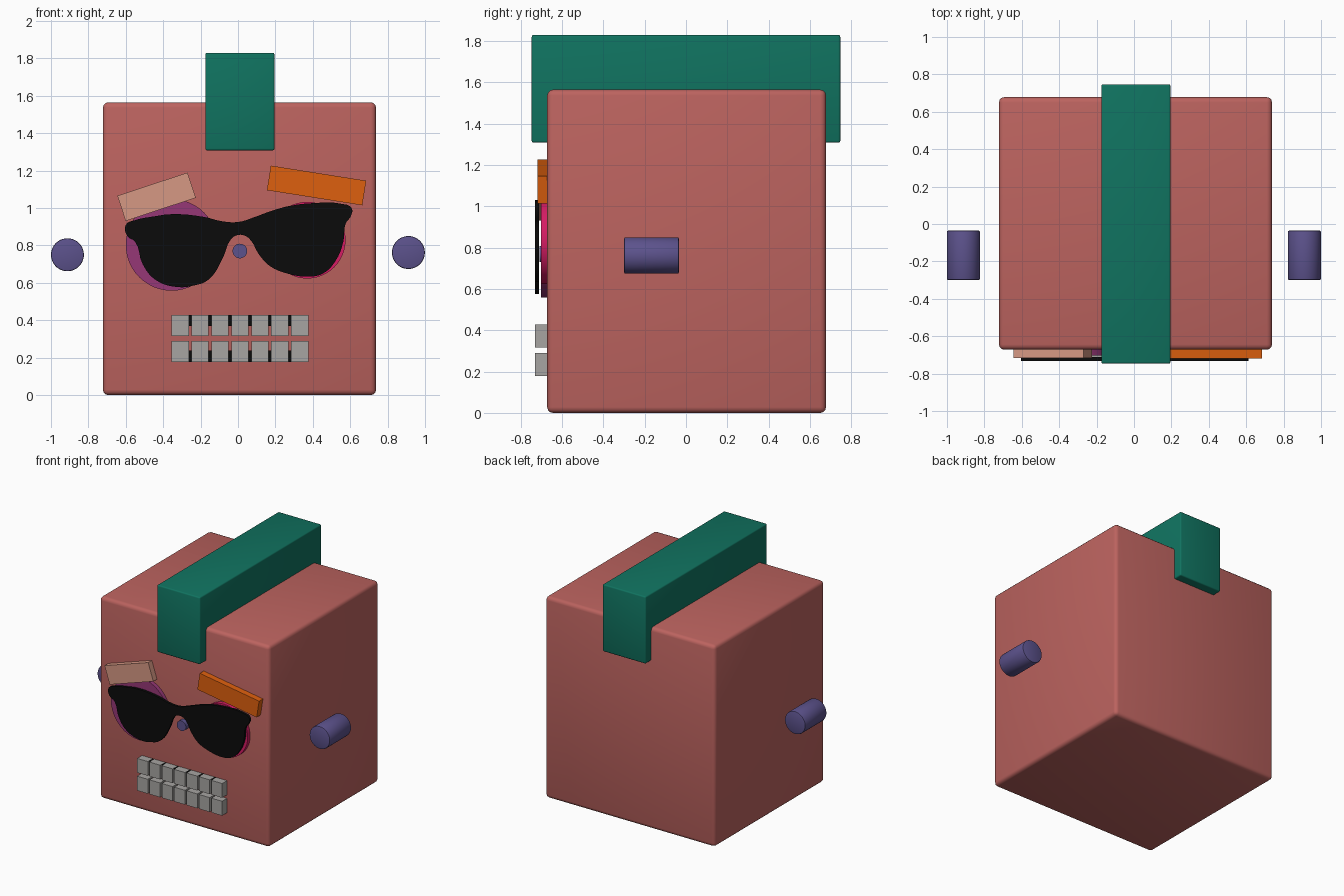
import bpy
import math
from mathutils import Matrix

if "Cube" in bpy.data.objects:
    bpy.data.objects.remove(bpy.data.objects["Cube"])


def material(name, srgb):
    m = bpy.data.materials.new(name)
    lin = [((c / 255 + 0.055) / 1.055) ** 2.4 if c > 10 else c / 255 / 12.92 for c in srgb]
    m.diffuse_color = (*lin, 1)
    m.use_nodes = True
    m.node_tree.nodes["Principled BSDF"].inputs["Base Color"].default_value = m.diffuse_color
    return m


BRICK = material("brick red", (188, 99, 95))
TEAL = material("teal green", (16, 115, 96))
VIOLET = material("slate violet", (92, 82, 140))
PLUM = material("plum", (150, 55, 118))
PINK = material("hot pink", (214, 28, 100))
TAN = material("tan", (214, 152, 132))
ORANGE = material("orange", (222, 96, 14))
GREY = material("tooth grey", (167, 165, 162))
BLACK = material("black", (11, 11, 11))


def finish(ob, name, mat, bevel=0, segments=3):
    ob.name = name
    ob.data.materials.clear()
    ob.data.materials.append(mat)
    bpy.context.view_layer.objects.active = ob
    if bevel:
        b = ob.modifiers.new("rounded edges", 'BEVEL')
        b.width, b.segments = bevel, segments
        b.limit_method = 'ANGLE'
        b.angle_limit = math.radians(40)
        bpy.ops.object.modifier_apply(modifier=b.name)
    bpy.ops.object.shade_smooth_by_angle(angle=math.radians(35))
    return ob


def box(name, mat, x, y, z, bevel=0, tilt=0):
    """Box from (min, max) ranges, optionally tilted about the y axis."""
    mid = [(a + b) / 2 for a, b in (x, y, z)]
    bpy.ops.mesh.primitive_cube_add(size=1, location=mid)
    ob = bpy.context.object
    ob.data.transform(Matrix.Diagonal((x[1] - x[0], y[1] - y[0], z[1] - z[0], 1)))
    ob.rotation_euler.y = -math.radians(tilt)
    return finish(ob, name, mat, bevel)


def disc(name, mat, x, z, r, y0, y1, bevel=0):
    """Cylinder lying along the y axis."""
    bpy.ops.mesh.primitive_cylinder_add(vertices=48, radius=r, depth=y1 - y0,
                                        location=(x, (y0 + y1) / 2, z),
                                        rotation=(math.pi / 2, 0, 0))
    return finish(bpy.context.object, name, mat, bevel, 2)


# Head and hair crest
box("head", BRICK, (-0.722, 0.738), (-0.672, 0.678), (0, 1.565), 0.028)
box("hair_crest", TEAL, (-0.175, 0.195), (-0.747, 0.747), (1.308, 1.83), 0.01)

# Floating side bolts and nose
disc("left_bolt", VIOLET, -0.912, 0.75, 0.088, -0.3, -0.035, 0.007)
disc("right_bolt", VIOLET, 0.911, 0.762, 0.088, -0.3, -0.035, 0.007)
disc("nose", VIOLET, 0.01, 0.77, 0.039, -0.71, -0.65)

# Eyes
disc("left_eye", PLUM, -0.355, 0.803, 0.245, -0.703, -0.65)
disc("right_eye", PINK, 0.37, 0.828, 0.205, -0.703, -0.65)

# Eyebrows
box("left_eyebrow", TAN, (-0.633, -0.238), (-0.717, -0.65), (0.989, 1.131), 0, 18.3)
box("right_eyebrow", ORANGE, (0.162, 0.678), (-0.72, -0.65), (1.054, 1.187), 0, -9)

# Sunglasses: smooth outline extruded into a thin plate
outline = [(-.60, .91), (-.55, .935), (-.45, .955), (-.355, .967), (-.18, .952), (-.09, .93),
           (0, .925), (.09, .952), (.18, .985), (.28, 1.012), (.40, 1.026), (.55, 1.023),
           (.607, 1.0), (.605, .96), (.575, .915), (.563, .82), (.52, .715), (.455, .65),
           (.38, .633), (.27, .648), (.17, .69), (.11, .755), (.07, .825), (.035, .853),
           (-.01, .853), (-.04, .83), (-.08, .735), (-.16, .615), (-.24, .585), (-.32, .577),
           (-.44, .615), (-.51, .70), (-.55, .82), (-.592, .85)]
curve = bpy.data.curves.new("sunglasses", 'CURVE')
curve.dimensions = '2D'
curve.fill_mode = 'BOTH'
curve.extrude = 0.01
curve.resolution_u = 4
spline = curve.splines.new('BEZIER')
spline.bezier_points.add(len(outline) - 1)
for p, (x, z) in zip(spline.bezier_points, outline):
    p.co = (x, z, 0)
    p.handle_left_type = p.handle_right_type = 'AUTO'
spline.use_cyclic_u = True
glasses = bpy.data.objects.new("sunglasses", curve)
bpy.context.collection.objects.link(glasses)
glasses.location.y = -0.722
glasses.rotation_euler.x = math.pi / 2
bpy.ops.object.select_all(action='DESELECT')
glasses.select_set(True)
bpy.context.view_layer.objects.active = glasses
bpy.ops.object.convert(target='MESH')
finish(bpy.context.object, "sunglasses", BLACK)

# Two rows of teeth, with dark gap fillers at the outer half of each row
pitch = 0.1065
for row, (z0, z1, g0, g1) in {"lower": (0.178, 0.29, 0.178, 0.238),
                              "upper": (0.317, 0.428, 0.37, 0.428)}.items():
    for i in range(7):
        x = -0.355 + i * pitch
        box(f"{row}_tooth_{i + 1}", GREY, (x, x + 0.092), (-0.732, -0.65), (z0, z1))
        if i < 6:
            box(f"{row}_tooth_gap_{i + 1}", BLACK, (x + 0.091, x + 0.1075),
                (-0.712, -0.65), (g0, g1))
